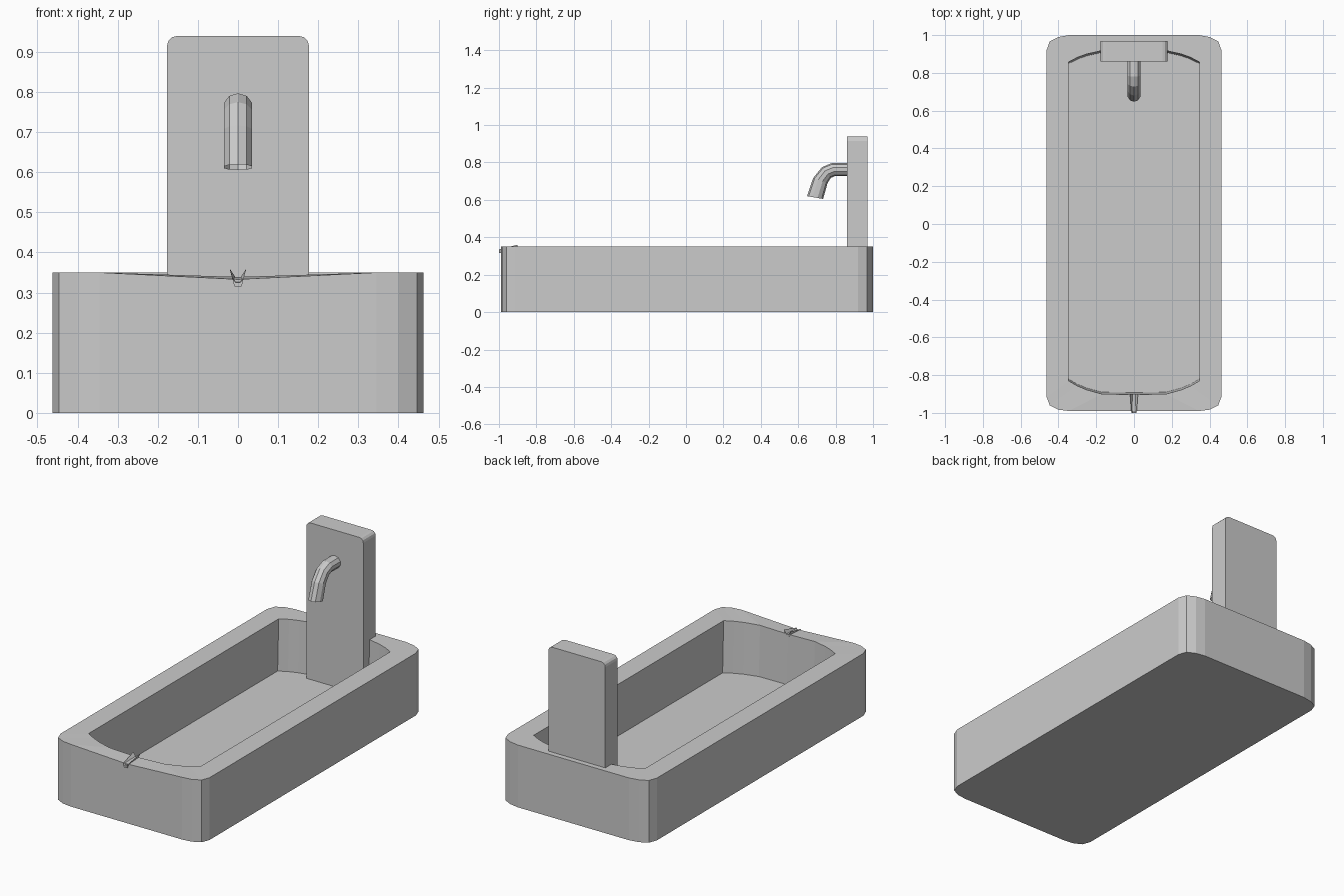
import bpy, bmesh
from math import sin, cos, pi
from mathutils import Vector

if "Cube" in bpy.data.objects:
    bpy.data.objects.remove(bpy.data.objects["Cube"])


def make(name, bm):
    bmesh.ops.recalc_face_normals(bm, faces=bm.faces)
    me = bpy.data.meshes.new(name)
    bm.to_mesh(me)
    bm.free()
    ob = bpy.data.objects.new(name, me)
    bpy.context.collection.objects.link(ob)
    return ob


def loft(name, rings, caps=True):
    """Join closed rings of equal length, optionally capping both ends."""
    bm = bmesh.new()
    loops = [[bm.verts.new(p) for p in r] for r in rings]
    for a, b in zip(loops, loops[1:]):
        n = len(a)
        for i in range(n):
            j = (i + 1) % n
            bm.faces.new((a[i], a[j], b[j], b[i]))
    if caps:
        bm.faces.new(loops[0])
        bm.faces.new(loops[-1])
    return make(name, bm)


def mirrored(half):
    """Complete a half outline that starts and ends on x = 0."""
    return half + [(-x, y) for x, y in half[-2:0:-1]]


# Basin: rounded outer wall, rim dipping at the front, bowed inner ends
outer = mirrored([(0, -.99), (.345, -.99), (.40, -.983), (.446, -.96), (.463, -.915),
                  (.463, .92), (.446, .967), (.40, .99), (.345, 1), (0, 1)])
inner = mirrored([(0, -.903), (.17, -.90), (.25, -.878), (.30, -.857), (.347, -.83),
                  (.347, .857), (.30, .882), (.25, .90), (.17, .918), (0, .923)])


def rim(outline, depth):
    return [(x, y, .35 - (depth * max(0, 1 - abs(x) / .345) if y < 0 else 0))
            for x, y in outline]


floor = [(x, y * .989, .06) for x, y in inner]
loft("basin", [[(x, y, 0) for x, y in outer], rim(outer, .017), rim(inner, .011), floor])

# Back panel: upright slab with rounded top corners
half = [(0, .055), (.177, .055), (.177, .915), (.1737, .9275), (.1645, .9367), (.152, .94), (0, .94)]
loft("back_panel", [[(x, y, z) for x, z in mirrored(half)] for y in (.86, .97)])

# Faucet: ten-sided open tube, each ring set by its upper and lower (y, z) point
stations = [((.87, .797), (.87, .727)), ((.78, .797), (.797, .727)),
            ((.727, .775), (.775, .718)), ((.68, .717), (.757, .69)),
            ((.647, .62), (.733, .605))]
rings = []
for o, i in stations:
    top, low = Vector((0, *o)), Vector((0, *i))
    mid, up = (top + low) / 2, (top - low) / 2
    rings.append([mid + up * cos(k * pi / 5) + Vector((.037 * sin(k * pi / 5), 0, 0))
                  for k in range(10)])
loft("faucet", rings, caps=False)


# Overflow lip: small tapering V channel across the front rim
def channel(y, w, top, base, bottom):
    t = .010
    return [(-w, y, top), (-base, y, bottom), (base, y, bottom), (w, y, top),
            (base * .6, y, bottom + t), (-base * .6, y, bottom + t)]


loft("overflow_lip", [channel(-.90, .021, .36, .010, .328),
                      channel(-1.0, .014, .335, .009, .315)])
